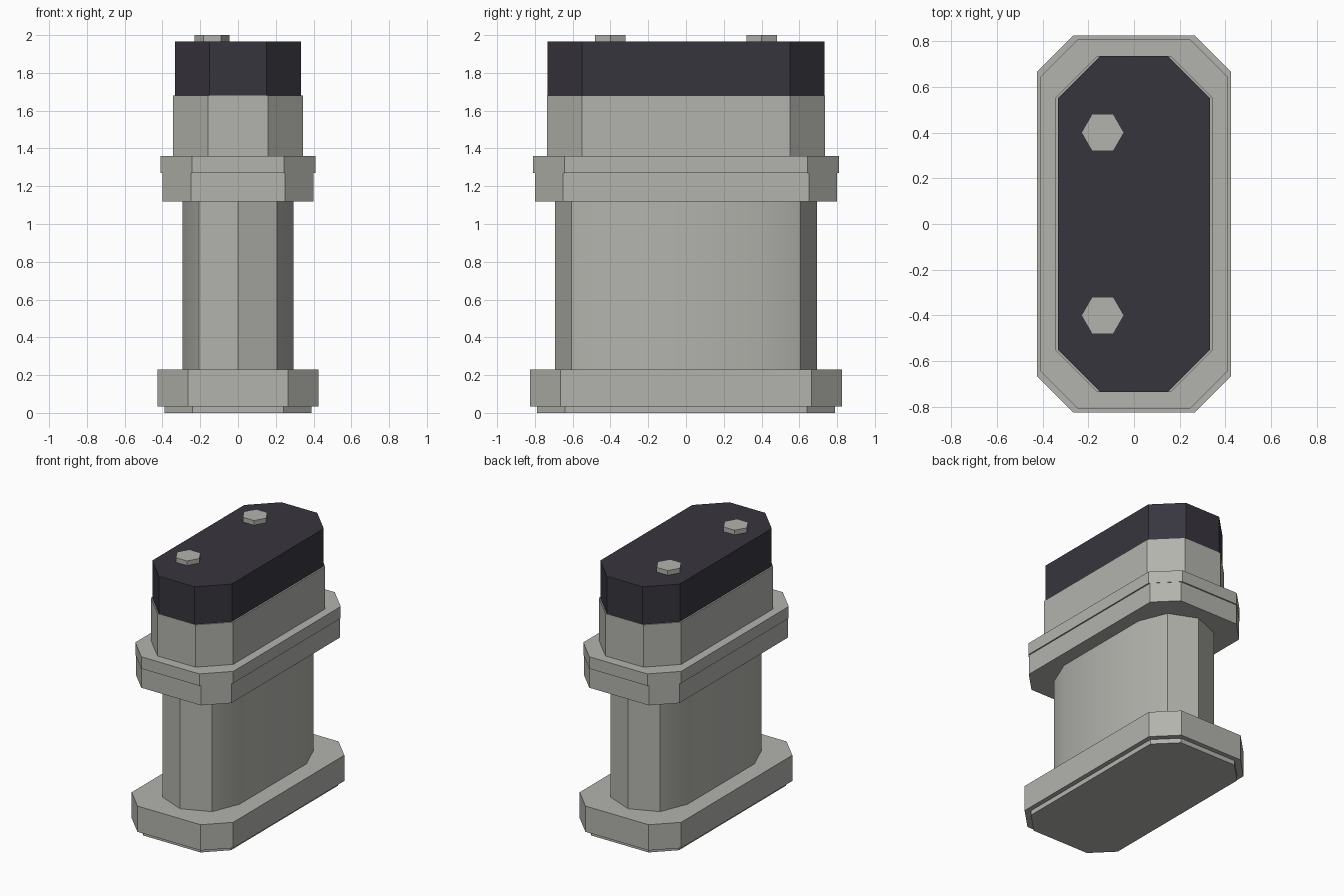
import bpy, bmesh, math

if "Cube" in bpy.data.objects:
    bpy.data.objects.remove(bpy.data.objects["Cube"])


def material(name, rgb):
    m = bpy.data.materials.new(name)
    m.diffuse_color = (*rgb, 1.0)
    m.use_nodes = True
    m.node_tree.nodes["Principled BSDF"].inputs["Base Color"].default_value = m.diffuse_color
    return m


GREY = material("light_grey", (0.45, 0.45, 0.42))
DARK = material("dark_charcoal", (0.039, 0.036, 0.048))


def prism(name, outline, z0, z1, mat):
    """Extrude a counter-clockwise xy outline from z0 to z1."""
    bm = bmesh.new()
    base = bm.faces.new([bm.verts.new((x, y, z0)) for x, y in outline])
    top = bmesh.ops.extrude_face_region(bm, geom=[base])["geom"]
    verts = [v for v in top if isinstance(v, bmesh.types.BMVert)]
    bmesh.ops.translate(bm, verts=verts, vec=(0, 0, z1 - z0))
    bmesh.ops.recalc_face_normals(bm, faces=bm.faces)
    mesh = bpy.data.meshes.new(name)
    bm.to_mesh(mesh)
    bm.free()
    mesh.materials.append(mat)
    obj = bpy.data.objects.new(name, mesh)
    bpy.context.collection.objects.link(obj)
    return obj


def chamfered(hx, hy, c):
    """Rectangle of half sizes hx, hy with 45 degree corners."""
    return [(hx, -hy + c), (hx, hy - c), (hx - c, hy), (-hx + c, hy),
            (-hx, hy - c), (-hx, -hy + c), (-hx + c, -hy), (hx - c, -hy)]


def ngon(r, n, cx=0.0, cy=0.0):
    return [(cx + r * math.cos(i * math.tau / n),
             cy + r * math.sin(i * math.tau / n)) for i in range(n)]


# Stacked chamfered blocks: name, half x, half y, chamfer, bottom, top, colour
for name, hx, hy, c, z0, z1, mat in [
    ("foot_plate", 0.39, 0.79, 0.15, 0.0, 0.035, GREY),
    ("base_flange", 0.425, 0.825, 0.16, 0.035, 0.23, GREY),
    ("collar_lower", 0.40, 0.80, 0.15, 1.12, 1.27, GREY),
    ("collar_upper", 0.41, 0.81, 0.167, 1.27, 1.36, GREY),
    ("neck_block", 0.345, 0.735, 0.185, 1.36, 1.68, GREY),
    ("top_cap", 0.333, 0.733, 0.183, 1.68, 1.965, DARK),
]:
    prism(name, chamfered(hx, hy, c), z0, z1, mat)

# Column: stadium with half-octagon ends
R, CY = 0.293, 0.40
ends = [(R * math.cos(math.radians(a)), R * math.sin(math.radians(a)))
        for a in range(0, 181, 45)]
outline = [(x, y + CY) for x, y in ends] + [(-x, -y - CY) for x, y in ends]
column = prism("column", outline, 0.23, 1.12, GREY)
bpy.context.view_layer.objects.active = column
column.select_set(True)
bpy.ops.object.shade_smooth_by_angle(angle=math.radians(30))
column.select_set(False)

# Two hexagonal bolt heads
for side, y in (("front", -0.40), ("back", 0.40)):
    prism("bolt_" + side, ngon(0.093, 6, -0.137, y), 1.955, 2.0, GREY)
